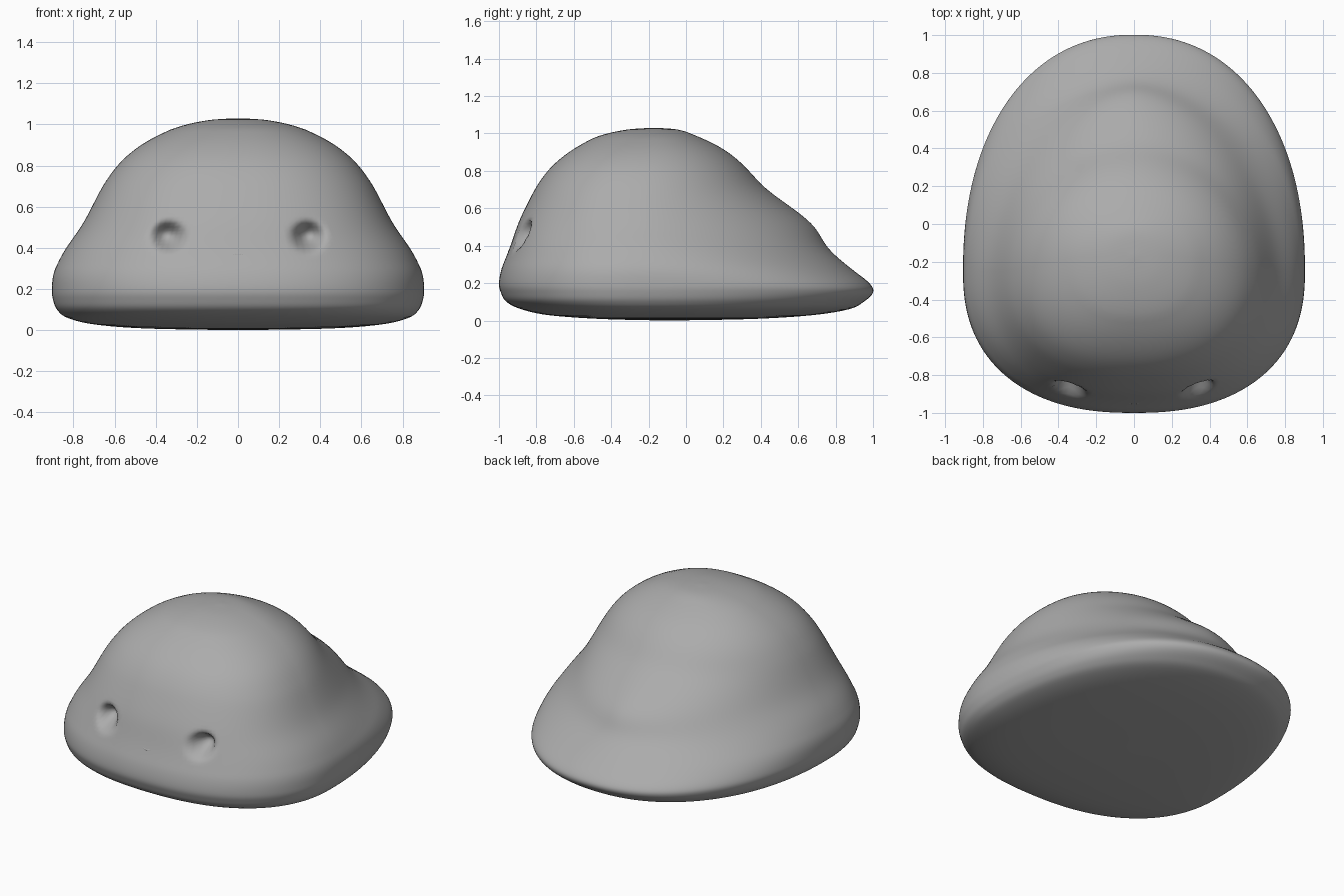
import bpy, bmesh, math

if "Cube" in bpy.data.objects:
    bpy.data.objects.remove(bpy.data.objects["Cube"])

SEGMENTS = 192   # points around each ring
STEPS = 5        # rings between two key rings

# Key rings: height, half width, front y, back y, y of widest point, back exponent
KEYS = [
    (0.000, 0.02, -0.12, -0.08, -0.10, 2.0),
    (0.008, 0.45, -0.45, 0.35, -0.10, 2.0),
    (0.028, 0.70, -0.73, 0.67, -0.18, 2.1),
    (0.060, 0.83, -0.88, 0.87, -0.23, 2.15),
    (0.100, 0.88, -0.96, 0.95, -0.25, 2.2),
    (0.150, 0.90, -0.99, 1.00, -0.25, 2.2),
    (0.200, 0.905, -1.00, 0.98, -0.25, 2.2),
    (0.280, 0.895, -0.985, 0.88, -0.25, 2.1),
    (0.380, 0.85, -0.945, 0.76, -0.25, 1.9),
    (0.470, 0.785, -0.915, 0.71, -0.25, 1.8),
    (0.550, 0.735, -0.885, 0.64, -0.25, 1.8),
    (0.670, 0.675, -0.825, 0.47, -0.25, 1.9),
    (0.740, 0.632, -0.785, 0.39, -0.24, 1.95),
    (0.830, 0.562, -0.715, 0.31, -0.23, 2.0),
    (0.920, 0.445, -0.60, 0.20, -0.20, 2.0),
    (0.985, 0.30, -0.47, 0.06, -0.18, 2.0),
    (1.020, 0.15, -0.32, -0.04, -0.17, 2.0),
    (1.030, 0.01, -0.18, -0.16, -0.17, 2.0),
]
FRONT_EXPONENT = 2.35
EYE_X, EYE_Z = 0.34, 0.458


def smooth_keys(keys, steps):
    """Catmull-Rom interpolation through the key rings, softened on the dome."""
    rows = []
    for i in range(len(keys) - 1):
        quad = [keys[max(i - 1, 0)], keys[i], keys[i + 1], keys[min(i + 2, len(keys) - 1)]]
        for s in range(steps):
            t = s / steps
            rows.append([0.5 * (2 * b + (c - a) * t + (2 * a - 5 * b + 4 * c - d) * t * t
                                + (3 * b - a - 3 * c + d) * t ** 3)
                         for a, b, c, d in zip(*quad)])
    rows.append(list(keys[-1]))
    for _ in range(8):
        rows = [[(a + 2 * b + c) / 4 for a, b, c in zip(rows[i - 1], r, rows[i + 1])]
                if 0.3 < r[0] < 0.97 else r for i, r in enumerate(rows)]
    return rows


def ring_point(row, angle):
    """Point on an egg-shaped ring, squarer in front and tapering behind."""
    z, width, front, back, mid, power = row
    c, s = math.cos(angle), math.sin(angle)
    n = power if s > 0 else FRONT_EXPONENT
    reach = back - mid if s > 0 else mid - front
    x = width * math.copysign(abs(c) ** (2 / n), c)
    y = mid + reach * math.copysign(abs(s) ** (2 / n), s)
    return x, y, max(z, 0.0)


def eye_depth(x, z):
    """Depth of the eye sockets."""
    dx = (abs(x) - EYE_X) / 0.095
    dz = z - EYE_Z
    dz /= 0.088 if dz > 0 else 0.095
    r2 = dx * dx + dz * dz
    return 0.11 * (1 - r2) ** 2 if r2 < 1 else 0.0


grey = bpy.data.materials.new("mid grey")
grey.diffuse_color = (0.41, 0.41, 0.41, 1)
grey.use_nodes = True
grey.node_tree.nodes["Principled BSDF"].inputs["Base Color"].default_value = grey.diffuse_color

# Body: lofted dome with a flared rim and two eye sockets
bm = bmesh.new()
rings = []
for row in smooth_keys(KEYS, STEPS):
    ring = []
    for k in range(SEGMENTS):
        x, y, z = ring_point(row, 2 * math.pi * k / SEGMENTS)
        if y < -0.5:
            y += eye_depth(x, z)
        ring.append(bm.verts.new((x, y, z)))
    rings.append(ring)
for low, high in zip(rings, rings[1:]):
    for k in range(SEGMENTS):
        j = (k + 1) % SEGMENTS
        bm.faces.new((low[k], low[j], high[j], high[k]))
bm.faces.new(reversed(rings[0]))
bm.faces.new(rings[-1])
for f in bm.faces:
    f.smooth = True
mesh = bpy.data.meshes.new("body")
bm.to_mesh(mesh)
bm.free()
mesh.materials.append(grey)
body = bpy.data.objects.new("body", mesh)
bpy.context.collection.objects.link(body)

# Mouth: small smiling line mostly sunk into the front
curve = bpy.data.curves.new("mouth", "CURVE")
curve.dimensions = "3D"
curve.bevel_depth = 0.006
curve.bevel_resolution = 2
curve.use_fill_caps = True
line = curve.splines.new("POLY")
line.points.add(8)
for i, p in enumerate(line.points):
    x = -0.048 + 0.012 * i
    z = 0.366 + 6 * x * x
    p.co = (x, -0.947 + 0.38 * (z - 0.365) + 0.4 * x * x, z, 1)
    p.radius = 1 - 0.6 * (abs(x) / 0.048) ** 2
line.use_smooth = True
curve.materials.append(grey)
mouth = bpy.data.objects.new("mouth", curve)
bpy.context.collection.objects.link(mouth)
